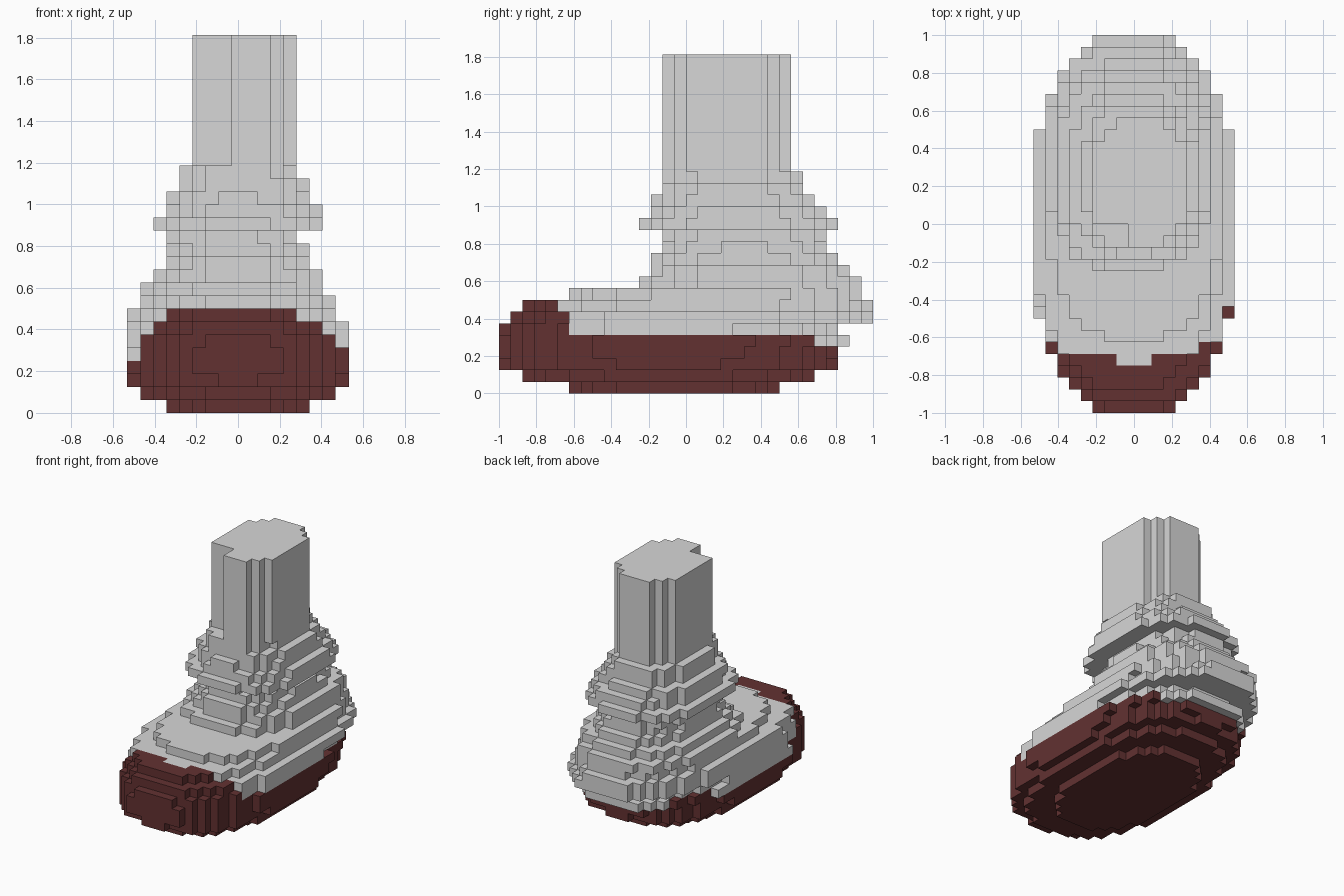
import bpy
import bmesh
from mathutils import Vector

if "Cube" in bpy.data.objects:
    bpy.data.objects.remove(bpy.data.objects["Cube"], do_unlink=True)

U = 1 / 16              # size of one block
X0, Y0 = -8.5, -16      # grid corner, in blocks
SQUARENESS = 2.5        # power of the oval outlines


def material(name, rgb):
    m = bpy.data.materials.new(name)
    m.use_nodes = True
    m.diffuse_color = (*rgb, 1)
    b = m.node_tree.nodes["Principled BSDF"]
    b.inputs["Base Color"].default_value = (*rgb, 1)
    b.inputs["Roughness"].default_value = 0.9
    return m


GREY = material("light grey", (0.68, 0.68, 0.68))
BROWN = material("dark red brown", (0.123, 0.031, 0.031))

# Oval layers from the ground up, in blocks:
# (number of layers, left, right, front, back)
LAYERS = [
    (1, 3, 14, 6, 24),           # sole
    (1, 1, 16, 2, 27),
    (1, 0.3, 16.7, 0.4, 28.6),
    (1, 0, 17, 0, 29),
    (1, 0, 17, 0, 30),
    (1, 0.1, 16.9, 0.3, 28.7),   # shoe body
    (1, 0, 17, 1, 32),
    (1, 0, 16, 2, 32),
    (1, 1, 16, 6.2, 31),         # instep
    (1, 1, 15, 12, 31),
    (1, 2, 15, 13, 30),          # heel collar
    (1, 3, 14, 13, 29),
    (1, 3.2, 13.6, 14, 28),
    (1, 3, 13, 14, 28),
    (1, 2, 15, 12, 29),          # trouser cuff
    (1, 3, 15, 13, 28),
    (1, 3, 14, 13.3, 27),
    (1, 4, 14, 14, 26),
    (1, 4, 13, 14, 26),
    (10, 5, 13, 14, 25),         # leg
]


def inside(i, j, layer):
    """Is the centre of block (i, j) inside the layer's oval?"""
    _, l, r, f, b = layer
    dx = abs(2 * i + 1 - l - r) / (r - l)
    dy = abs(2 * j + 1 - f - b) / (b - f)
    return dx ** SQUARENESS + dy ** SQUARENESS <= 1


def leg_notch(i, j, k):
    """Missing corner at the front right of the leg."""
    return k >= 19 and i < 8 and j < 16


def part_of(i, j, k):
    """Sort a block into a part by height and position."""
    if k < 4 or (k == 4 and j < 27 and i > 0):
        return "sole"
    tongue = k == 7 and (j >= 5 or (j >= 4 and abs(i - 8) < 2))
    if k <= 7 and j < 6 and not tongue:
        return "toe_cap"
    if k < 14:
        return "shoe_upper"
    return "trouser_cuff" if k < 19 else "leg"


# Fill the grid with blocks
blocks = {}
k = 0
for layer in LAYERS:
    for _ in range(layer[0]):
        for i in range(17):
            for j in range(32):
                if inside(i, j, layer) and not leg_notch(i, j, k):
                    blocks[i, j, k] = part_of(i, j, k)
        k += 1

DIRS = [Vector(d) for d in
        ((1, 0, 0), (-1, 0, 0), (0, 1, 0), (0, -1, 0), (0, 0, 1), (0, 0, -1))]


def build_part(name, mat):
    """Make the outer skin of one part and merge its flat areas."""
    bm = bmesh.new()
    verts = {}
    for cell, part in blocks.items():
        if part != name:
            continue
        centre = Vector(cell) + Vector((0.5, 0.5, 0.5))
        for d in DIRS:
            if tuple(int(a + b) for a, b in zip(cell, d)) in blocks:
                continue
            a = Vector((d.y, d.z, d.x)) / 2
            b = d.cross(a)
            ring = []
            for corner in (a + b, b - a, -a - b, a - b):
                p = centre + d / 2 + corner
                key = tuple(round(c) for c in p)
                if key not in verts:
                    verts[key] = bm.verts.new(((key[0] + X0) * U, (key[1] + Y0) * U, key[2] * U))
                ring.append(verts[key])
            bm.faces.new(ring)
    bmesh.ops.dissolve_limit(bm, angle_limit=0.01, verts=bm.verts[:], edges=bm.edges[:])
    mesh = bpy.data.meshes.new(name)
    bm.to_mesh(mesh)
    bm.free()
    mesh.materials.append(mat)
    obj = bpy.data.objects.new(name, mesh)
    bpy.context.collection.objects.link(obj)


for name, mat in (("sole", BROWN), ("toe_cap", BROWN), ("shoe_upper", GREY),
                  ("trouser_cuff", GREY), ("leg", GREY)):
    build_part(name, mat)
